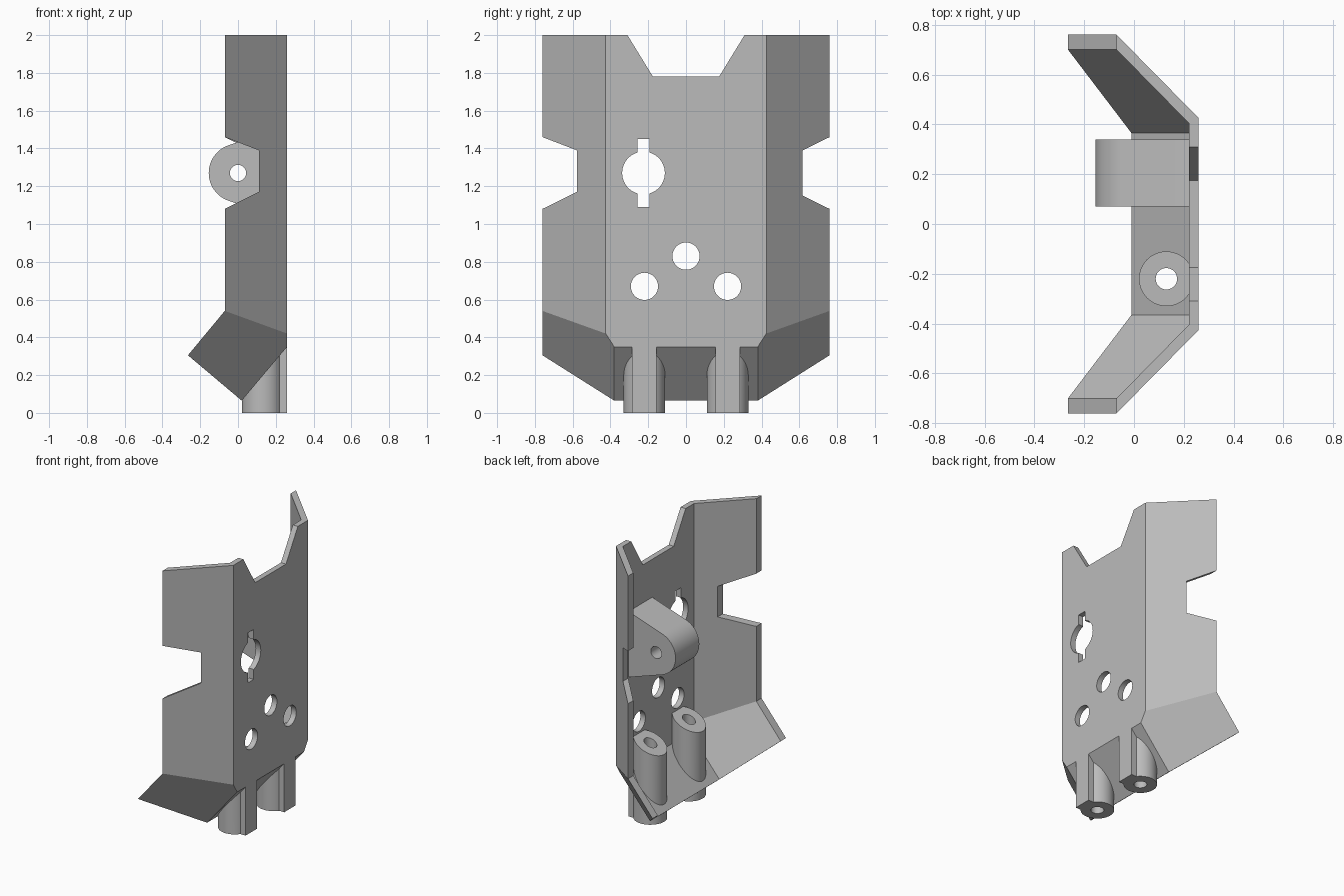
import bpy, bmesh, math
from mathutils import Matrix

cube = bpy.data.objects.get("Cube")
if cube:
    bpy.data.objects.remove(cube, do_unlink=True)

grey = bpy.data.materials.new("plain_grey")
grey.use_nodes = True
COLOR = (0.5, 0.5, 0.5, 1)
grey.diffuse_color = COLOR
grey.node_tree.nodes["Principled BSDF"].inputs["Base Color"].default_value = COLOR


def finish(name, bm):
    bmesh.ops.recalc_face_normals(bm, faces=bm.faces)
    mesh = bpy.data.meshes.new(name)
    bm.to_mesh(mesh)
    bm.free()
    mesh.materials.append(grey)
    obj = bpy.data.objects.new(name, mesh)
    bpy.context.collection.objects.link(obj)
    return obj


def cylinder(name, center, radius, length, axis="Z", sides=48):
    bm = bmesh.new()
    turn = {"X": Matrix.Rotation(math.pi / 2, 4, "Y"),
            "Y": Matrix.Rotation(math.pi / 2, 4, "X"), "Z": Matrix()}[axis]
    bmesh.ops.create_cone(bm, cap_ends=True, segments=sides, radius1=radius,
                          radius2=radius, depth=length,
                          matrix=Matrix.Translation(center) @ turn)
    return finish(name, bm)


def box(name, low, high):
    bm = bmesh.new()
    bmesh.ops.create_cube(bm, size=1)
    for v in bm.verts:
        v.co = [(a + b) / 2 + c * (b - a) for a, b, c in zip(low, high, v.co)]
    return finish(name, bm)


def select(obj):
    bpy.ops.object.select_all(action="DESELECT")
    obj.select_set(True)
    bpy.context.view_layer.objects.active = obj


def combine(obj, tool, operation="DIFFERENCE", keep=False):
    select(obj)
    mod = obj.modifiers.new("cut", "BOOLEAN")
    mod.operation, mod.object, mod.solver = operation, tool, "EXACT"
    bpy.ops.object.modifier_apply(modifier=mod.name)
    if not keep:
        bpy.data.objects.remove(tool, do_unlink=True)


# Folded sheet: each corner is an (outer, inner) pair of points
OUT, IN = 0.26, 0.22


def side_corners(s, notch_x, notch_low):
    notch_y = 0.425 + (OUT - notch_x) * 1.015

    def edge(x, y, z):
        return (x, s * y, z), (x, s * (y - 0.06), z)
    return {
        "dip_top": ((OUT, s * 0.31, 2), (IN, s * 0.31, 2)),
        "dip_low": ((OUT, s * 0.175, 1.78), (IN, s * 0.175, 1.78)),
        "bend_top": ((OUT, s * 0.425, 2), (IN, s * 0.405, 2)),
        "bend_low": ((OUT, s * 0.425, 0.42), (IN, s * 0.405, 0.43)),
        "foot": ((OUT, s * 0.38, 0.35), (IN, s * 0.365, 0.365)),
        "lip": ((0.02, s * 0.38, 0.065), (-0.01, s * 0.365, 0.09)),
        "wing_top": edge(-0.07, 0.76, 2),
        "notch_a": edge(-0.07, 0.76, 1.46),
        "notch_b": edge(notch_x, notch_y, 1.39),
        "notch_c": edge(notch_x, notch_y, notch_low),
        "notch_d": edge(-0.07, 0.76, 1.08),
        "wing_low": edge(-0.07, 0.76, 0.54),
        "tip": edge(-0.265, 0.76, 0.305),
    }


bm = bmesh.new()
sides = []
for s, nx, nz in ((1, 0.07, 1.15), (-1, 0.11, 1.17)):
    sides.append({k: [bm.verts.new(p) for p in pair]
                  for k, pair in side_corners(s, nx, nz).items()})
L, R = sides
half = ["dip_low", "dip_top", "bend_top", "bend_low", "foot"]
panels = [[L[k] for k in half] + [R[k] for k in reversed(half)],
          [L["foot"], L["lip"], R["lip"], R["foot"]]]
for side in sides:
    panels.append([side[k] for k in ("bend_top", "wing_top", "notch_a", "notch_b",
                                     "notch_c", "notch_d", "wing_low", "bend_low")])
    panels.append([side[k] for k in ("bend_low", "wing_low", "tip", "lip", "foot")])
inner_of = {}
for panel in panels:
    bm.faces.new([p[0] for p in panel])
    bm.faces.new([p[1] for p in reversed(panel)])
    inner_of.update({p[0]: p[1] for p in panel})
# Close the rim between the two skins
for e in [e for e in bm.edges if e.is_boundary and e.verts[0] in inner_of]:
    a, b = e.verts
    bm.faces.new((a, b, inner_of[b], inner_of[a]))
shell = finish("folded_shell", bm)

# Round holes and the slotted opening in the main panel
for y, z, r in ((0, 0.83, 0.072), (0.22, 0.67, 0.072), (-0.22, 0.67, 0.072),
                (-0.225, 1.27, 0.113)):
    combine(shell, cylinder("hole_cutter", (0.24, y, z), r, 0.2, "X"))
combine(shell, box("slot_cutter", (0.15, -0.257, 1.09), (0.35, -0.193, 1.45)))

# Bored posts with a sloped top and a flat rib flush with the panel
parts = [shell]
for name, y in (("left_post", 0.22), ("right_post", -0.22)):
    post = cylinder(name, (0.13, y, 0.27), 0.11, 0.54)
    for v in post.data.vertices:
        if v.co.z > 0.3:
            v.co.z += 0.5 * (v.co.x - 0.13)
    combine(post, box("rib", (0.13, y - 0.065, 0), (OUT, y + 0.065, 0.35)), "UNION")
    bore = cylinder("bore_cutter", (0.13, y, 0.3), 0.043, 0.8, sides=32)
    combine(post, bore, keep=True)
    combine(shell, bore)
    parts.append(post)

# Rounded lug that tapers from the panel to a bored end
profile = [(0.23, 1.03), (0.23, 1.51)]
for i in range(25):
    a = math.radians(109 + i * 142 / 24)
    profile.append((0.155 * math.cos(a), 1.27 + 0.155 * math.sin(a)))
bm = bmesh.new()
face = bm.faces.new([bm.verts.new((x, 0.07, z)) for x, z in profile])
grown = bmesh.ops.extrude_face_region(bm, geom=[face])["geom"]
bmesh.ops.translate(bm, vec=(0, 0.27, 0),
                    verts=[v for v in grown if isinstance(v, bmesh.types.BMVert)])
lug = finish("hinge_lug", bm)
combine(lug, cylinder("lug_cutter", (0, 0.2, 1.27), 0.043, 0.6, "Y", 32))
parts.append(lug)

for obj in parts:
    select(obj)
    bpy.ops.object.shade_smooth_by_angle(angle=math.radians(25))
